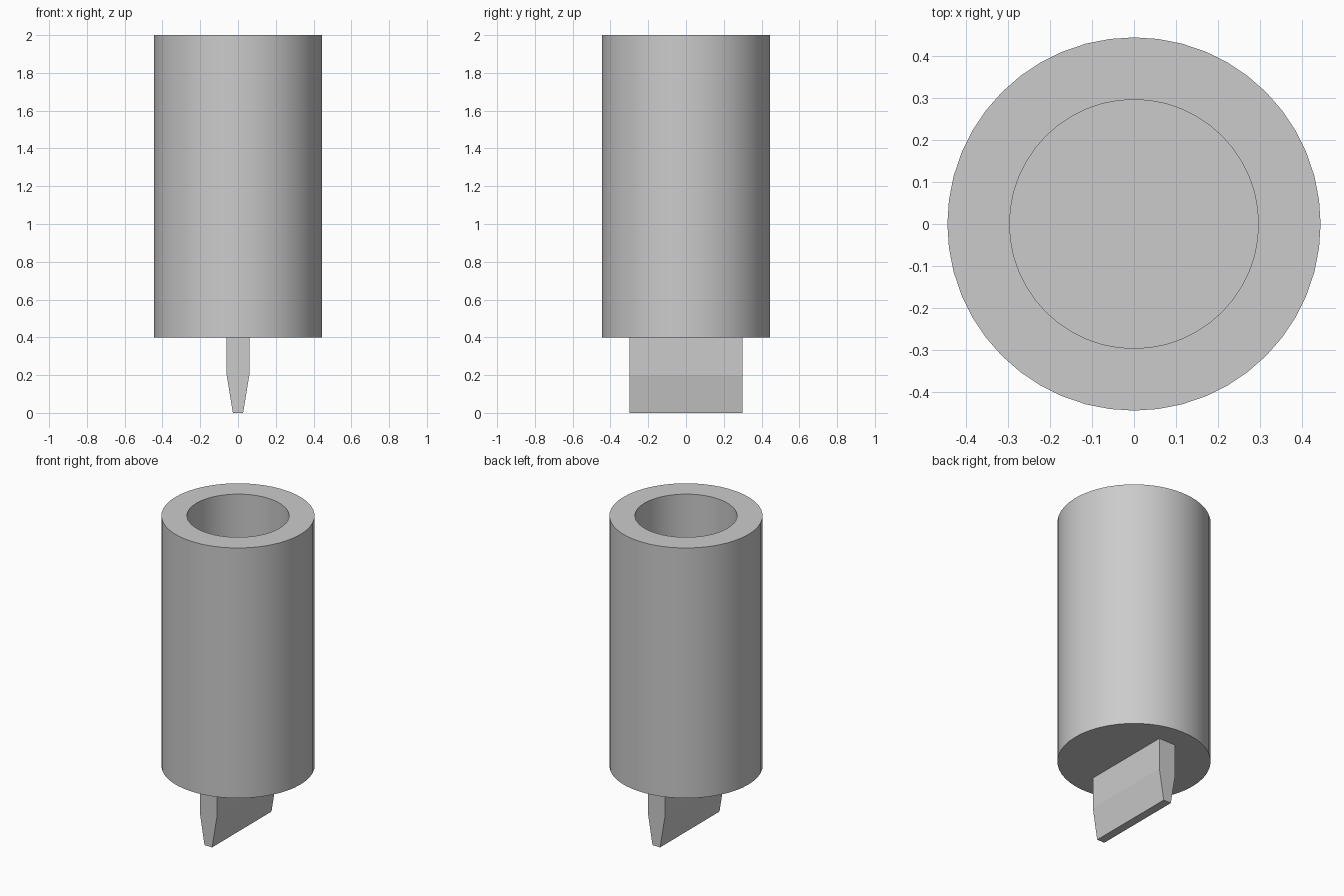
import bpy
import bmesh
from math import radians

cube = bpy.data.objects.get("Cube")
if cube:
    bpy.data.objects.remove(cube, do_unlink=True)

# Single plain grey
grey = bpy.data.materials.new("light_grey")
grey.use_nodes = True
colour = (0.6, 0.6, 0.6, 1)
grey.diffuse_color = colour
grey.node_tree.nodes["Principled BSDF"].inputs["Base Color"].default_value = colour

OUTER, INNER = 0.444, 0.296
TOP, BOTTOM, FLOOR = 2.0, 0.4, 0.6


def add_object(name, bm):
    bmesh.ops.recalc_face_normals(bm, faces=bm.faces)
    mesh = bpy.data.meshes.new(name)
    bm.to_mesh(mesh)
    bm.free()
    mesh.materials.append(grey)
    obj = bpy.data.objects.new(name, mesh)
    bpy.context.collection.objects.link(obj)
    return obj


# Hollow socket: a solid cylinder with its top inset and sunk to a blind floor
bm = bmesh.new()
ring = bmesh.ops.create_circle(bm, cap_ends=True, radius=OUTER, segments=48)["verts"]
base = bm.faces[:]
for v in ring:
    v.co.z = BOTTOM
for radius, z in ((OUTER, TOP), (INNER, TOP), (INNER, FLOOR)):
    keep = radius == OUTER
    result = bmesh.ops.extrude_face_region(bm, geom=base, use_keep_orig=keep)
    new_verts = [g for g in result["geom"] if isinstance(g, bmesh.types.BMVert)]
    new_faces = [g for g in result["geom"] if isinstance(g, bmesh.types.BMFace)]
    if not keep:
        bmesh.ops.delete(bm, geom=[f for f in base if f.is_valid], context="FACES_ONLY")
    for v in new_verts:
        v.co.xy = v.co.xy.normalized() * radius
        v.co.z = z
    base = new_faces
socket = add_object("socket_body", bm)

bpy.ops.object.select_all(action="DESELECT")
socket.select_set(True)
bpy.context.view_layer.objects.active = socket
bpy.ops.object.shade_smooth_by_angle(angle=radians(30))

# Flat blade: tapered profile extruded front to back, rooted inside the socket base
half = [(0.027, 0), (0.06, 0.2), (0.06, BOTTOM + 0.02)]
profile = half + [(-x, z) for x, z in reversed(half)]
bm = bmesh.new()
face = bm.faces.new([bm.verts.new((x, -0.3, z)) for x, z in profile])
result = bmesh.ops.extrude_face_region(bm, geom=[face], use_keep_orig=True)
bmesh.ops.translate(bm, vec=(0, 0.6, 0),
                    verts=[g for g in result["geom"] if isinstance(g, bmesh.types.BMVert)])
add_object("driver_blade", bm)
